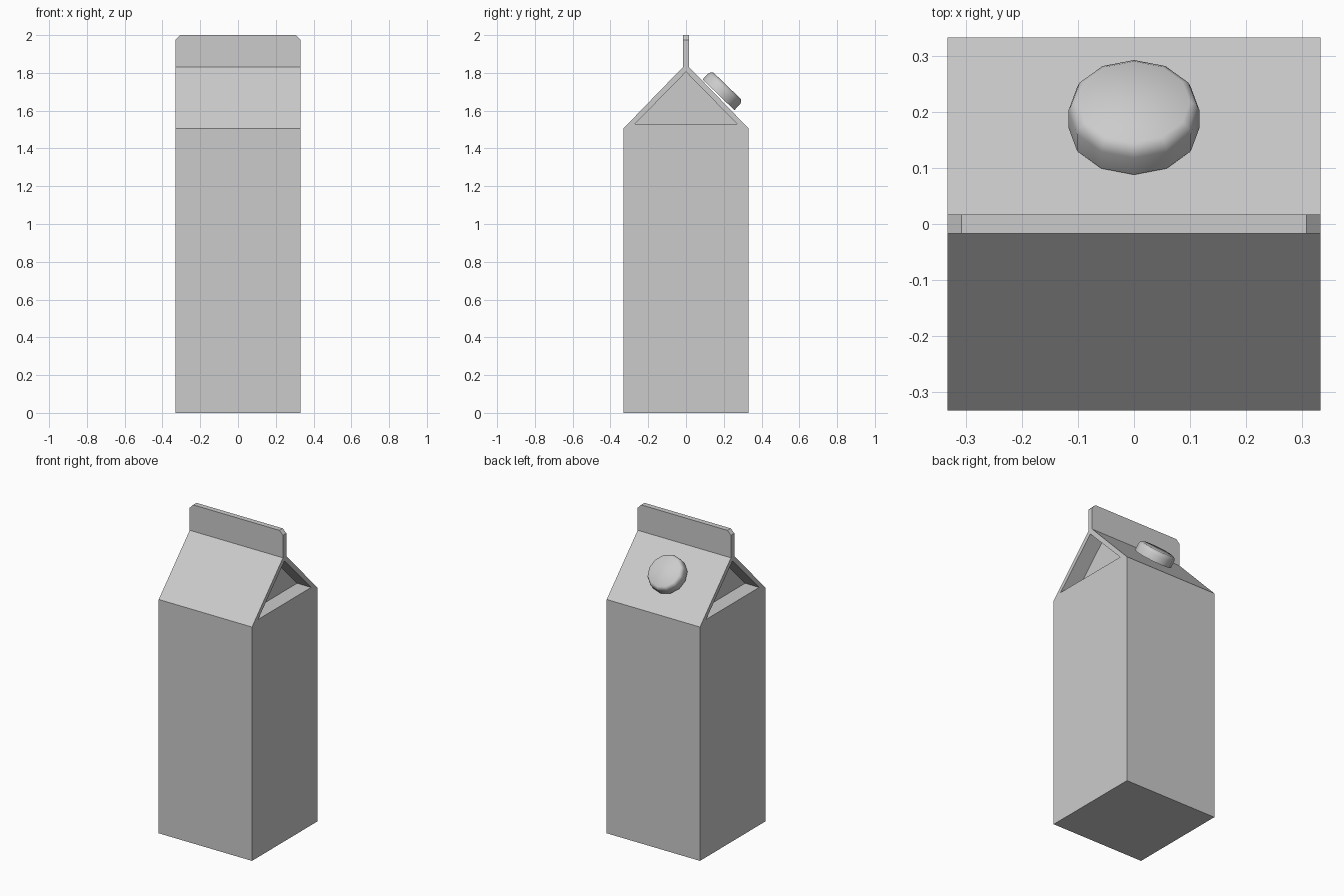
import bpy, bmesh, math
from mathutils import Matrix, Vector

if "Cube" in bpy.data.objects:
    bpy.data.objects.remove(bpy.data.objects["Cube"])

W = 0.332      # half width of the carton
FIN = 0.017    # half thickness of the top seam


def prism(name, profile, x0, x1, chamfer_z=None):
    """Extrude a (y, z) profile along x, optionally chamfering the end edges at one height."""
    bm = bmesh.new()
    face = bm.faces.new([bm.verts.new((x0, y, z)) for y, z in profile])
    new = bmesh.ops.extrude_face_region(bm, geom=[face])["geom"]
    moved = [v for v in new if isinstance(v, bmesh.types.BMVert)]
    bmesh.ops.translate(bm, verts=moved, vec=(x1 - x0, 0, 0))
    if chamfer_z is not None:
        edges = [e for e in bm.edges
                 if all(abs(v.co.z - chamfer_z) < 1e-5 for v in e.verts)
                 and abs(e.verts[0].co.x - e.verts[1].co.x) < 1e-5]
        bmesh.ops.bevel(bm, geom=edges, offset=0.025, segments=1,
                        affect='EDGES', profile=0.5)
    bmesh.ops.recalc_face_normals(bm, faces=bm.faces[:])
    mesh = bpy.data.meshes.new(name)
    bm.to_mesh(mesh)
    bm.free()
    obj = bpy.data.objects.new(name, mesh)
    bpy.context.collection.objects.link(obj)
    return obj


# Carton: body, gable roof and top seam in one profile
half = [(W, 0), (W, 1.505), (FIN, 1.83), (FIN, 2.0)]
carton = prism("carton", half + [(-y, z) for y, z in reversed(half)], -W, W, 2.0)

# Triangular recesses in both gable ends
triangle = [(-0.27, 1.53), (0.27, 1.53), (0, 1.805)]
for side, label in ((1, "right"), (-1, "left")):
    cutter = prism(label + "_gable_cutter", triangle, side * (W - 0.1), side * (W + 0.1))
    cutter.hide_render = True
    cutter.hide_viewport = False
    cutter.display_type = 'WIRE'
    mod = carton.modifiers.new(label + "_recess", 'BOOLEAN')
    mod.operation = 'DIFFERENCE'
    mod.solver = 'EXACT'
    mod.object = cutter

# Screw cap on the back roof slope: stacked 12-sided rings
bm = bmesh.new()
SIDES = 12
rings = []
for r, h in ((0.117, 0), (0.117, 0.043), (0.112, 0.057), (0.1, 0.066)):
    rings.append([bm.verts.new((r * math.sin(a), r * math.cos(a), h))
                  for a in (2 * math.pi * i / SIDES for i in range(SIDES))])
for low, high in zip(rings, rings[1:]):
    for i in range(SIDES):
        j = (i + 1) % SIDES
        bm.faces.new((low[i], low[j], high[j], high[i]))
bm.faces.new(rings[0])
bm.faces.new(rings[-1])
bmesh.ops.recalc_face_normals(bm, faces=bm.faces[:])
mesh = bpy.data.meshes.new("screw_cap")
bm.to_mesh(mesh)
bm.free()
cap = bpy.data.objects.new("screw_cap", mesh)
bpy.context.collection.objects.link(cap)
cap.matrix_world = (Matrix.Translation(Vector((0, 0.172, 1.684)))
                    @ Matrix.Rotation(math.radians(-44), 4, 'X'))
bpy.ops.object.select_all(action='DESELECT')
cap.select_set(True)
bpy.context.view_layer.objects.active = cap
bpy.ops.object.shade_smooth_by_angle(angle=math.radians(60))
